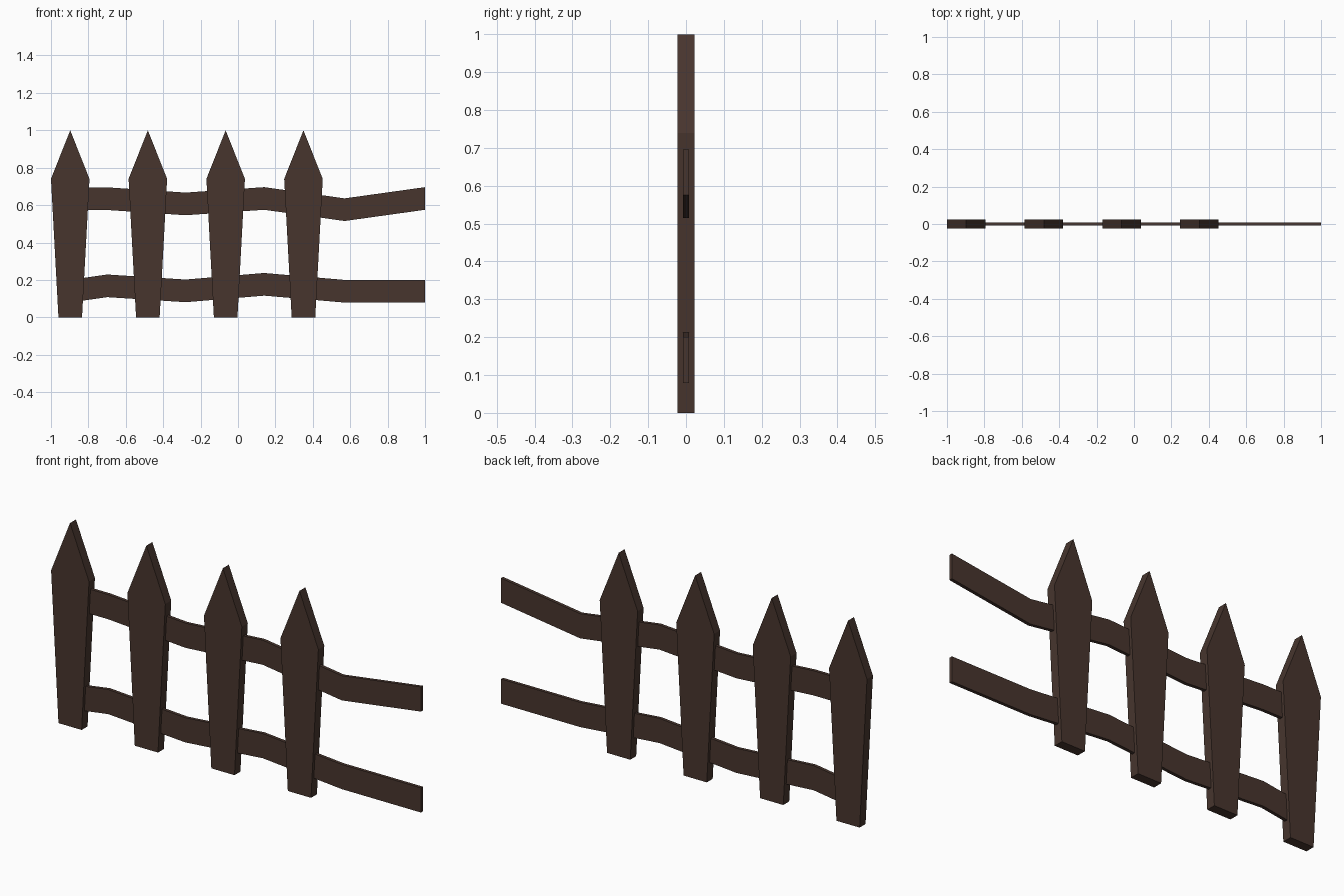
import bpy
import bmesh

cube = bpy.data.objects.get("Cube")
if cube:
    bpy.data.objects.remove(cube, do_unlink=True)

# Dark brown wood
wood = bpy.data.materials.new("dark_brown_wood")
wood.use_nodes = True
colour = (0.064, 0.036, 0.027, 1.0)
wood.diffuse_color = colour
bsdf = wood.node_tree.nodes["Principled BSDF"]
bsdf.inputs["Base Color"].default_value = colour
bsdf.inputs["Roughness"].default_value = 0.9


def slab(name, outlines, thickness, x=0.0):
    """Extrude connected x-z outlines through y, centred on y = 0."""
    bm = bmesh.new()
    for outline in outlines:
        bm.faces.new([bm.verts.new((px, -thickness / 2, pz)) for px, pz in outline])
    bmesh.ops.remove_doubles(bm, verts=bm.verts, dist=0.0001)
    back = bmesh.ops.extrude_face_region(bm, geom=bm.faces[:], use_keep_orig=True)
    moved = [v for v in back["geom"] if isinstance(v, bmesh.types.BMVert)]
    bmesh.ops.translate(bm, verts=moved, vec=(0, thickness, 0))
    bmesh.ops.recalc_face_normals(bm, faces=bm.faces)
    mesh = bpy.data.meshes.new(name)
    bm.to_mesh(mesh)
    bm.free()
    mesh.materials.append(wood)
    obj = bpy.data.objects.new(name, mesh)
    obj.location.x = x
    bpy.context.collection.objects.link(obj)
    return obj


def rail(name, top_edge, height, thickness):
    """Bent plank: one quad per stretch of the top edge."""
    quads = [[(x0, z0 - height), (x1, z1 - height), (x1, z1), (x0, z0)]
             for (x0, z0), (x1, z1) in zip(top_edge, top_edge[1:])]
    return slab(name, quads, thickness)


# Tapered pickets with pointed tips
picket = [(-0.063, 0), (0.063, 0), (0.103, 0.74), (0, 1), (-0.103, 0.74)]
for i, x in enumerate((-0.897, -0.482, -0.066, 0.35)):
    slab(f"picket_{i + 1}", [picket], 0.046, x)

# Crooked rails running through the pickets
bends = (-0.9, -0.7, -0.28, 0.14, 0.57, 1.0)
rails = {
    "upper_rail": (0.695, 0.695, 0.667, 0.696, 0.636, 0.696),
    "lower_rail": (0.2, 0.229, 0.202, 0.237, 0.2, 0.2),
}
for name, heights in rails.items():
    rail(name, list(zip(bends, heights)), 0.121, 0.016)
